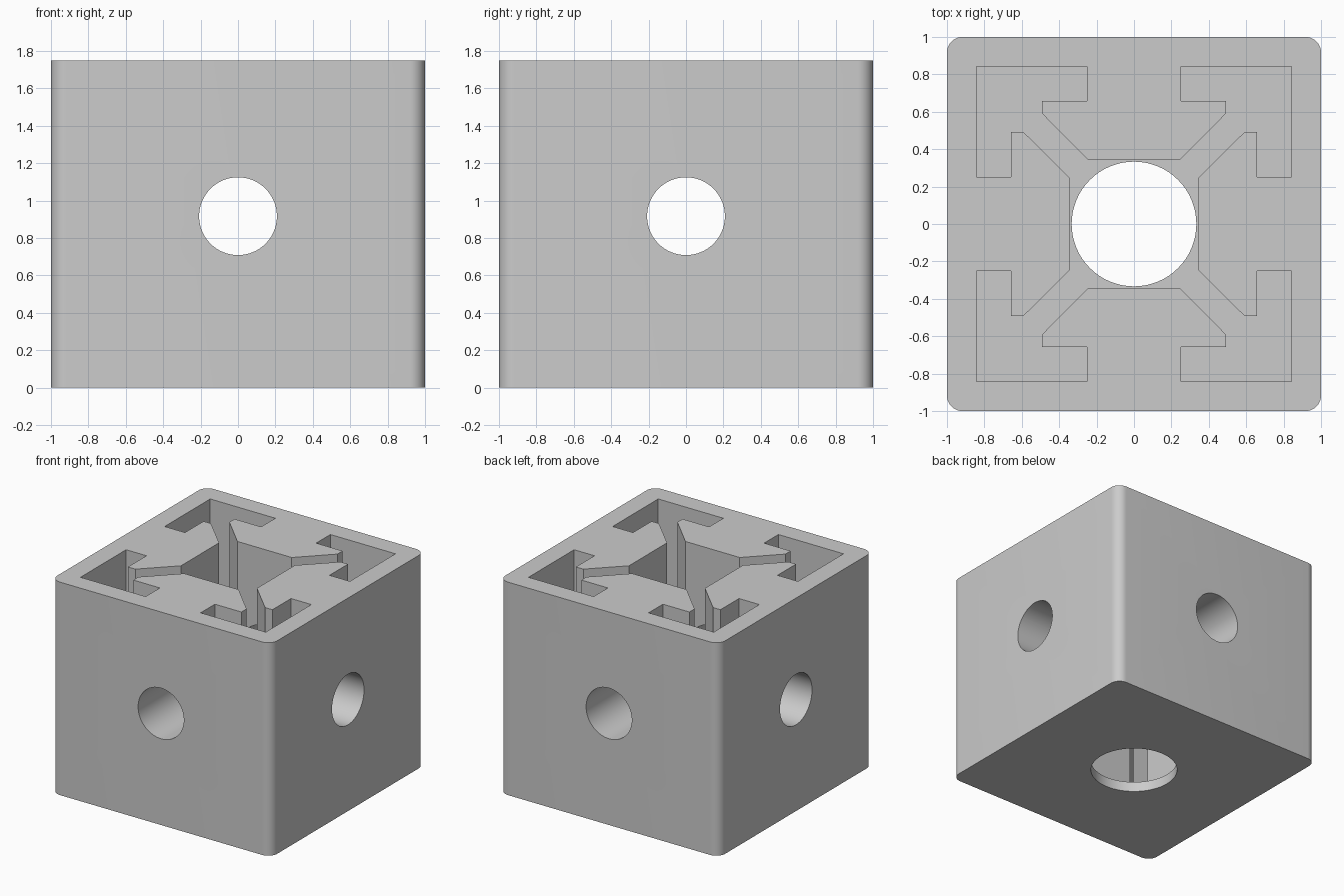
import bpy
import bmesh
from math import pi, cos, sin, radians
from mathutils import Matrix

old = bpy.data.objects.get("Cube")
if old:
    bpy.data.objects.remove(old, do_unlink=True)

HEIGHT = 1.75
FLOOR = 1 / 12
CORNER = 1 / 12
HOLE_Z = 11 / 12

grey = bpy.data.materials.new("light_grey")
grey.use_nodes = True
grey.diffuse_color = (0.6, 0.6, 0.6, 1)
grey.node_tree.nodes["Principled BSDF"].inputs["Base Color"].default_value = (0.6, 0.6, 0.6, 1)


def make_object(name, bm):
    bmesh.ops.recalc_face_normals(bm, faces=bm.faces)
    mesh = bpy.data.meshes.new(name)
    bm.to_mesh(mesh)
    bm.free()
    mesh.materials.append(grey)
    obj = bpy.data.objects.new(name, mesh)
    bpy.context.collection.objects.link(obj)
    return obj


def prism(name, outline, bottom, top):
    """Closed outline in x, y extruded from bottom to top."""
    bm = bmesh.new()
    face = bm.faces.new([bm.verts.new((x, y, bottom)) for x, y in outline])
    walls = bmesh.ops.extrude_face_region(bm, geom=[face], use_keep_orig=True)
    verts = [v for v in walls["geom"] if isinstance(v, bmesh.types.BMVert)]
    bmesh.ops.translate(bm, verts=verts, vec=(0, 0, top - bottom))
    return make_object(name, bm)


def drill(name, radius, depth, matrix):
    bm = bmesh.new()
    bmesh.ops.create_cone(bm, cap_ends=True, segments=64, radius1=radius,
                          radius2=radius, depth=depth, matrix=matrix)
    return make_object(name, bm)


def four_turns(points):
    """Repeat a corner's points around the centre, in order."""
    result = []
    for c, s in ((1, 0), (0, 1), (-1, 0), (0, -1)):
        result += [(x * c - y * s, x * s + y * c) for x, y in points]
    return result


# Block with rounded upright corners
inner = 1 - CORNER
arc = [(inner + CORNER * cos(i * pi / 20), inner + CORNER * sin(i * pi / 20))
       for i in range(11)]
block = prism("socket_block", four_turns(arc), 0, HEIGHT)

# Slotted pocket: one arm of the outline, mirrored on its diagonal
half_arm = [(0.345, 0.247), (0.59, 0.491), (0.657, 0.491), (0.657, 0.25), (0.842, 0.25)]
arm = half_arm + [(0.842, 0.842)] + [(y, x) for x, y in reversed(half_arm)]
cutters = [prism("pocket_cutter", four_turns(arm), FLOOR, HEIGHT + 0.2)]

# Round hole in the floor and bores through the side walls
lift = Matrix.Translation((0, 0, HOLE_Z))
cutters.append(drill("floor_hole_cutter", 1 / 3, 0.5, Matrix.Identity(4)))
cutters.append(drill("front_bore_cutter", 0.208, 3, lift @ Matrix.Rotation(pi / 2, 4, 'X')))
cutters.append(drill("side_bore_cutter", 0.208, 3, lift @ Matrix.Rotation(pi / 2, 4, 'Y')))

bpy.ops.object.select_all(action='DESELECT')
bpy.context.view_layer.objects.active = block
block.select_set(True)
for cutter in cutters:
    cutter.hide_render = True
    cut = block.modifiers.new(cutter.name, 'BOOLEAN')
    cut.operation = 'DIFFERENCE'
    cut.solver = 'EXACT'
    cut.object = cutter
    bpy.ops.object.modifier_apply(modifier=cut.name)
    bpy.data.objects.remove(cutter, do_unlink=True)

# Smooth rounds with sharp edges
bpy.ops.object.shade_smooth_by_angle(angle=radians(30))
